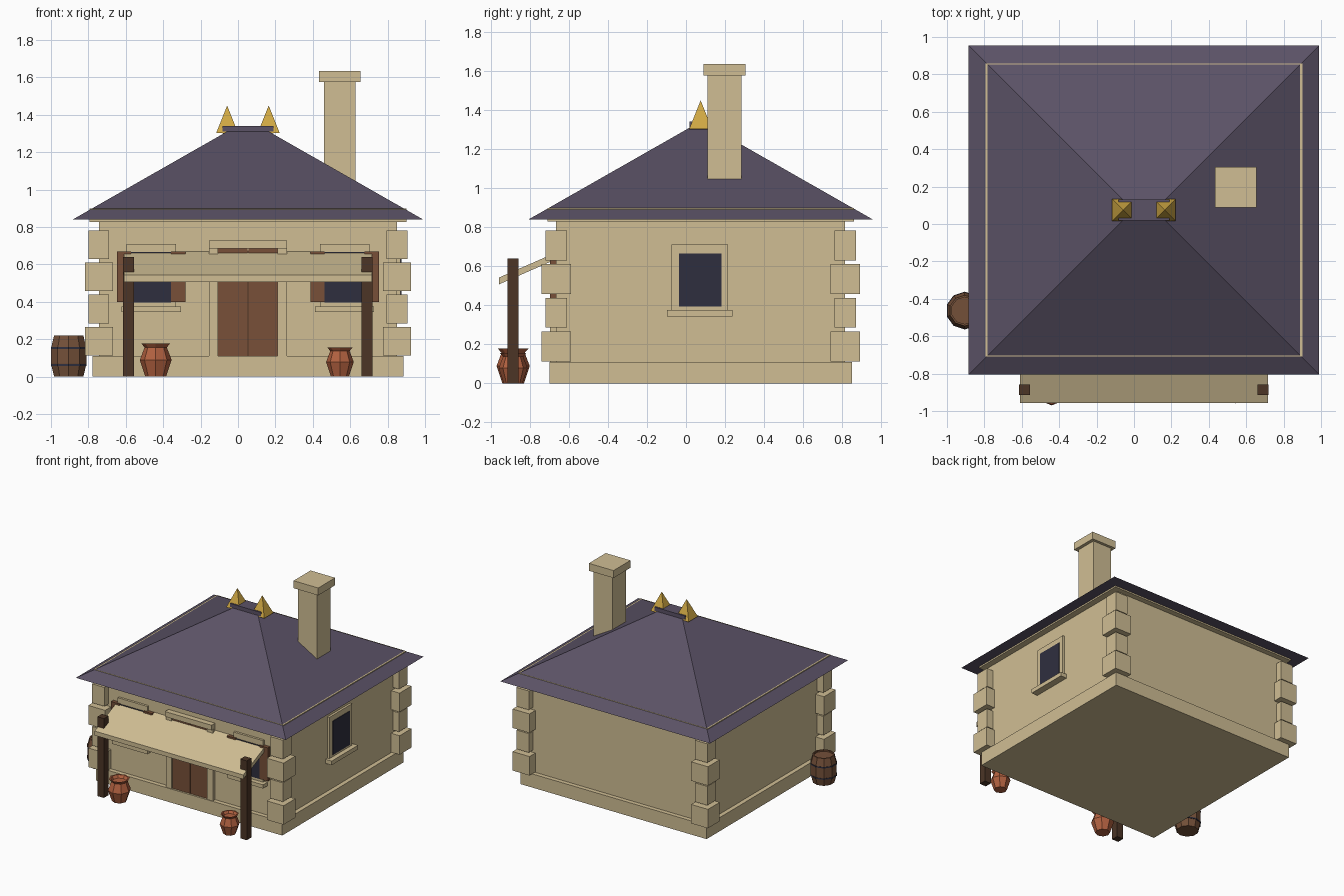
import bpy, bmesh, math

cube = bpy.data.objects.get("Cube")
if cube:
    bpy.data.objects.remove(cube, do_unlink=True)


def material(name, *rgb):
    lin = [((c / 255 + 0.055) / 1.055) ** 2.4 for c in rgb] + [1]
    m = bpy.data.materials.new(name)
    m.use_nodes = True
    m.diffuse_color = lin
    m.node_tree.nodes["Principled BSDF"].inputs["Base Color"].default_value = lin
    return m


STONE = material("cream stone", 208, 190, 148)
SLATE = material("purple slate", 91, 82, 102)
DOOR = material("door brown", 120, 80, 56)
POST = material("dark timber", 76, 53, 38)
CLAY = material("terracotta", 178, 97, 64)
GOLD = material("gold", 208, 168, 68)
GLASS = material("dark blue glass", 47, 47, 63)
CASK = material("cask brown", 116, 80, 57)

CX, CY = 0.053, 0.075     # house centre
HX, HY = 0.797, 0.74      # wall half sizes
FRONT, SIDE = CY - HY, CX + HX


def finish(name, bm, mat):
    bmesh.ops.recalc_face_normals(bm, faces=bm.faces)
    mesh = bpy.data.meshes.new(name)
    bm.to_mesh(mesh)
    bm.free()
    mesh.materials.append(mat)
    ob = bpy.data.objects.new(name, mesh)
    bpy.context.collection.objects.link(ob)
    return ob


def loft(name, mat, rings):
    """Skin a list of equal-length rings and close both ends."""
    bm = bmesh.new()
    loops = [[bm.verts.new(p) for p in ring] for ring in rings]
    n = len(loops[0])
    for a, b in zip(loops, loops[1:]):
        for i in range(n):
            j = (i + 1) % n
            bm.faces.new((a[i], a[j], b[j], b[i]))
    bm.faces.new(loops[0])
    bm.faces.new(loops[-1])
    return finish(name, bm, mat)


def rect(x, y, hx, hy, z):
    return [(x - hx, y - hy, z), (x + hx, y - hy, z),
            (x + hx, y + hy, z), (x - hx, y + hy, z)]


def block(name, mat, x, y, hx, hy, z0, z1):
    return loft(name, mat, [rect(x, y, hx, hy, z0), rect(x, y, hx, hy, z1)])


def turned(name, mat, x, y, sides, profile):
    """Faceted lathe with a corner on the y axis."""
    angles = [math.pi / 2 + math.tau * i / sides for i in range(sides)]
    return loft(name, mat, [[(x + r * math.cos(a), y + r * math.sin(a), z)
                             for a in angles] for r, z in profile])


def front_plate(name, mat, x, hx, z0, z1, out):
    """Block set into the front wall, standing out by the given depth."""
    return block(name, mat, x, FRONT + 0.01 - out / 2, hx, out / 2 + 0.01, z0, z1)


def side_plate(name, mat, y, hy, z0, z1, out):
    return block(name, mat, SIDE - 0.01 + out / 2, y, out / 2 + 0.01, hy, z0, z1)


# Masonry body
block("plinth", STONE, CX, CY, HX + 0.035, HY + 0.035, 0, 0.11)
block("walls", STONE, CX, CY, HX, HY, 0.11, 0.84)
block("wall_top_trim", STONE, CX, CY, 0.847, 0.784, 0.828, 0.898)

# Corner stones, alternating large and small
for sx in (-1, 1):
    for sy in (-1, 1):
        for i in range(4):
            h = 0.055 if i % 2 else 0.075
            z = 0.113 + 0.172 * i
            block("corner_stone", STONE, CX + sx * HX, CY + sy * HY, h, h, z, z + 0.153)

# Roof with ridge cap and finials
loft("roof", SLATE, [rect(CX, CY, 0.937, 0.88, 0.84), rect(CX, CY, 0.112, 0.055, 1.31)])
block("ridge_cap", SLATE, CX, CY, 0.137, 0.056, 1.3, 1.34)
for sx in (-1, 1):
    x = CX + sx * 0.111
    loft("finial", GOLD, [rect(x, CY, 0.059, 0.059, 1.302), rect(x, CY, 0.001, 0.001, 1.447)])

# Chimney
block("chimney", STONE, 0.544, 0.197, 0.084, 0.086, 0.95, 1.58)
block("chimney_cap", STONE, 0.544, 0.197, 0.11, 0.108, 1.575, 1.635)

# Double door
for sx in (-1, 1):
    front_plate("door_leaf", DOOR, CX + sx * 0.081, 0.078, 0.11, 0.685, 0.02)
    front_plate("door_jamb", STONE, CX + sx * 0.184, 0.025, 0.11, 0.685, 0.03)
front_plate("door_gap", POST, CX, 0.004, 0.11, 0.685, 0.014)
front_plate("door_lintel", STONE, CX, 0.208, 0.675, 0.727, 0.018)
front_plate("door_lintel_ledge", STONE, CX, 0.208, 0.686, 0.727, 0.045)

# Front windows with shutters
for sx in (-1, 1):
    x = CX + sx * 0.517
    front_plate("window_frame", STONE, x, 0.132, 0.37, 0.71, 0.018)
    front_plate("window_glass", GLASS, x, 0.107, 0.395, 0.665, 0.023)
    front_plate("window_sill", STONE, x, 0.158, 0.345, 0.375, 0.055)
    for side in (-1, 1):
        front_plate("shutter", DOOR, x + side * 0.145, 0.038, 0.4, 0.67, 0.03)

# Side window
side_plate("side_window_frame", STONE, 0.07, 0.145, 0.37, 0.71, 0.018)
side_plate("side_window_glass", GLASS, 0.072, 0.109, 0.393, 0.665, 0.023)
side_plate("side_window_sill", STONE, 0.07, 0.168, 0.343, 0.376, 0.055)

# Sloping porch canopy on two posts
loft("canopy", STONE, [[(x, -0.957, 0.507), (x, -0.957, 0.542),
                        (x, -0.64, 0.681), (x, -0.64, 0.646)] for x in (-0.61, 0.717)])
for x in (-0.586, 0.69):
    block("porch_post", POST, x, -0.886, 0.029, 0.029, 0, 0.64)

# Clay pots with a flared rim and hollow mouth
pot = [(0.65, 0), (1, 0.5), (0.7, 0.88), (0.92, 1), (0.78, 1), (0.6, 0.88)]
for x, r, h in ((-0.44, 0.085, 0.178), (0.545, 0.074, 0.156)):
    turned("clay_pot", CLAY, x, -0.885, 8, [(a * r, b * h) for a, b in pot])

# Barrel with two hoops
turned("barrel", CASK, -0.905, -0.463, 10,
       [(0.082, 0), (0.1, 0.07), (0.1, 0.15), (0.082, 0.22), (0.072, 0.22), (0.072, 0.208)])
for z in (0.062, 0.154):
    turned("barrel_hoop", GLASS, -0.905, -0.463, 10, [(0.101, z - 0.005), (0.101, z + 0.005)])
